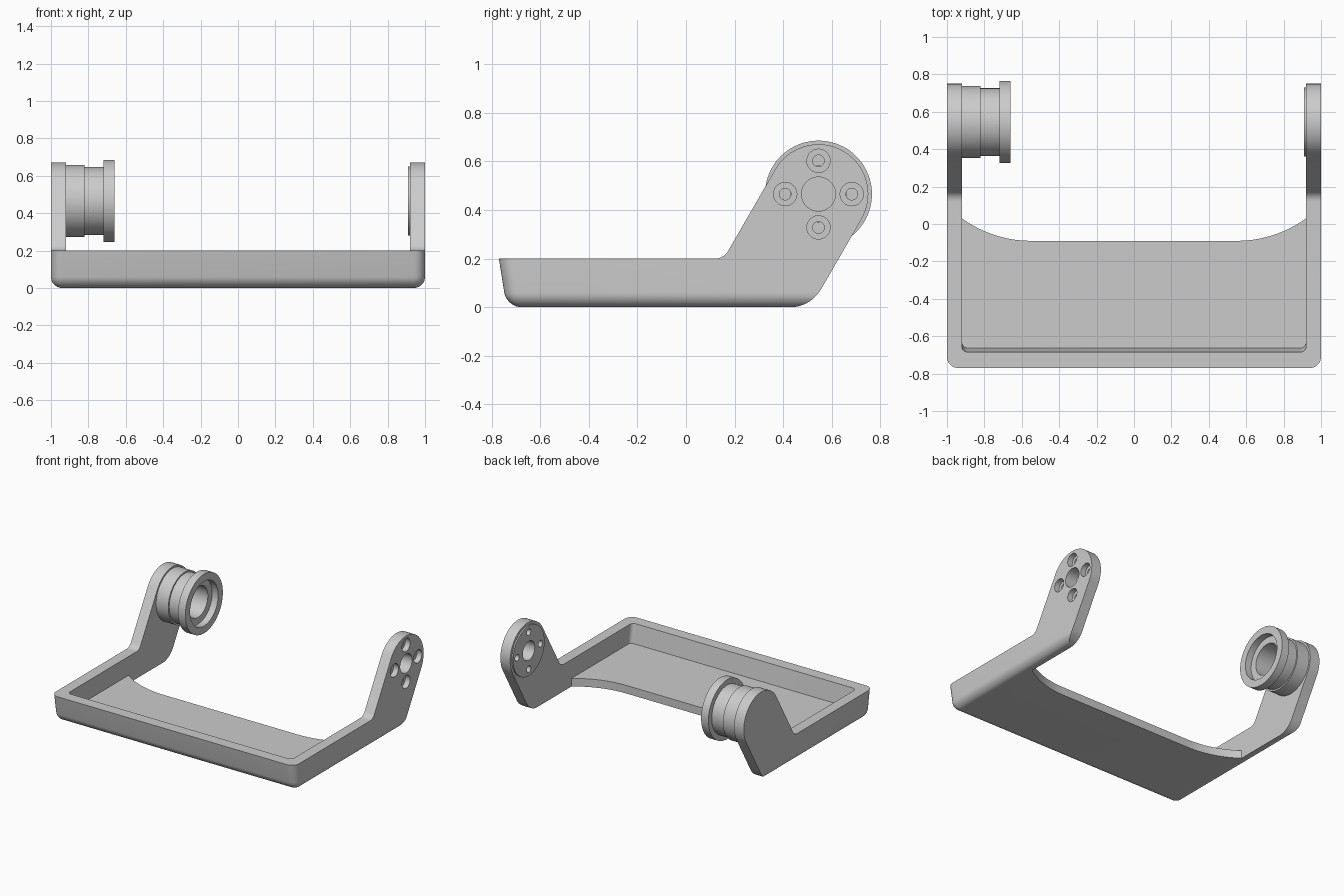
import bpy, bmesh
from math import pi, sin, cos, tan, radians
from mathutils import Vector

if "Cube" in bpy.data.objects:
    bpy.data.objects.remove(bpy.data.objects["Cube"], do_unlink=True)

# Single flat colour
grey = bpy.data.materials.new("light_grey")
grey.use_nodes = True
colour = (0.6, 0.6, 0.6, 1)
grey.diffuse_color = colour
grey.node_tree.nodes["Principled BSDF"].inputs["Base Color"].default_value = colour

PIVOT = Vector((0.545, 0.465))   # y, z of the pivot axis
ARM_R = 0.205
SLOPE = 0.16                     # lean of the front wall
WALL_IN = 0.92                   # inner face of the side walls


def loft(name, rings):
    """Skin a stack of equal-length rings and cap both ends."""
    bm = bmesh.new()
    loops = [[bm.verts.new(p) for p in ring] for ring in rings]
    for a, b in zip(loops, loops[1:]):
        for i in range(len(a)):
            j = (i + 1) % len(a)
            bm.faces.new((a[i], a[j], b[j], b[i]))
    bm.faces.new(loops[0])
    bm.faces.new(loops[-1])
    bmesh.ops.recalc_face_normals(bm, faces=bm.faces)
    mesh = bpy.data.meshes.new(name)
    bm.to_mesh(mesh)
    bm.free()
    mesh.materials.append(grey)
    obj = bpy.data.objects.new(name, mesh)
    bpy.context.collection.objects.link(obj)
    return obj


def turned(name, steps, y, z, n=64):
    """Turned part along x from (x, radius) steps."""
    return loft(name, [[(x, y + r * cos(2 * pi * i / n), z + r * sin(2 * pi * i / n))
                        for i in range(n)] for x, r in steps])


def arc(c, r, start, end, n=10):
    return [Vector((c[0] + r * cos(radians(start + (end - start) * i / n)),
                    c[1] + r * sin(radians(start + (end - start) * i / n))))
            for i in range(n + 1)]


def fillet(prev, corner, nxt, r, n=10):
    """Points of a round corner between two straight edges."""
    a, b = (prev - corner).normalized(), (nxt - corner).normalized()
    half = a.angle(b) / 2
    centre = corner + (a + b).normalized() * (r / sin(half))
    start = corner + a * (r / tan(half)) - centre
    end = corner + b * (r / tan(half)) - centre
    sweep = pi - 2 * half
    return [centre + (start * sin(sweep * (1 - i / n)) + end * sin(sweep * i / n)) / sin(sweep)
            for i in range(n + 1)]


def tray_ring(z, half, front, back, r, inset=0):
    """Plan outline with two round front corners at height z."""
    x, y = half - inset, front + SLOPE * (0.2 - z) + inset
    r = max(r - inset, 0.002)
    pts = arc((-x + r, y + r), r, 180, 270, 8) + arc((x - r, y + r), r, 270, 360, 8)
    pts += [Vector((x, back)), Vector((-x, back))]
    return [(p.x, p.y, z) for p in pts]


def boolean(obj, tool, operation):
    mod = obj.modifiers.new("bool", 'BOOLEAN')
    mod.operation, mod.object, mod.solver = operation, tool, 'EXACT'
    bpy.context.view_layer.update()
    graph = bpy.context.evaluated_depsgraph_get()
    mesh = bpy.data.meshes.new_from_object(obj.evaluated_get(graph))
    obj.modifiers.clear()
    obj.data = mesh
    bpy.data.objects.remove(tool, do_unlink=True)


def smooth(obj):
    obj.data.shade_smooth()
    obj.data.set_sharp_from_angle(angle=radians(30))


# Outer block with rounded lower edges
R = 0.06
rings = [tray_ring(R * (1 - sin(t * pi / 16)), 1, -0.77, 1.0, R, R * (1 - cos(t * pi / 16)))
         for t in range(8, -1, -1)]
rings.append(tray_ring(1.0, 1, -0.77, 1.0, R))
frame = loft("tray_frame", rings)

# Side outline: low tray wall rising into a slanted arm with a round head
up = Vector((cos(pi / 3), sin(pi / 3)))
side = Vector((-sin(pi / 3), cos(pi / 3))) * ARM_R
left_top, right_top = PIVOT + side, PIVOT - side
inner = left_top - up * ((left_top.y - 0.2) / up.y)
heel = right_top - up * ((right_top.y + 0.001) / up.y)
outline = [Vector((-1.2, -0.1)), Vector((-1.2, 0.2))]
outline += fillet(Vector((-1.2, 0.2)), inner, left_top, 0.06)
outline += arc(PIVOT, ARM_R, 150, -30, 40)
outline += fillet(right_top, heel, Vector((-1.2, heel.y)), 0.15, 14)
outline.append(Vector((outline[-1].x - 0.002, -0.1)))
profile = loft("side_profile", [[(x, p.x, p.y) for p in outline] for x in (-1.5, 1.5)])
boolean(frame, profile, 'INTERSECT')

# Hollow interior above the floor
cavity = loft("cavity", [tray_ring(z, WALL_IN, -0.685, 1.5, 0.03) for z in (0.06, 1.2)])
boolean(frame, cavity, 'DIFFERENCE')

# Open back between the arms, with curved floor corners
curve_r = 0.63
right_curve = arc((0.55, -0.09 + curve_r), curve_r, 270, 306, 14)
right_curve[-1].x = WALL_IN
cut = [Vector((-p.x, p.y)) for p in reversed(right_curve)] + right_curve
cut += [Vector((WALL_IN, 1.5)), Vector((-WALL_IN, 1.5))]
boolean(frame, loft("back_opening", [[(p.x, p.y, z) for p in cut] for z in (-0.5, 1.3)]),
        'DIFFERENCE')

# Raised round pad inside the left arm
boolean(frame, turned("arm_pad", [(0.91, 0.185), (0.95, 0.185)], *PIVOT), 'UNION')

# Centre bore and four counterbored screw holes in the left arm
boolean(frame, turned("centre_bore", [(0.8, 0.07), (1.2, 0.07)], *PIVOT, n=48), 'DIFFERENCE')
for k in range(4):
    y = PIVOT.x + 0.137 * cos(k * pi / 2)
    z = PIVOT.y + 0.137 * sin(k * pi / 2)
    hole = turned("screw_hole", [(0.8, 0.024), (0.96, 0.024), (0.96, 0.048), (1.2, 0.048)],
                  y, z, n=32)
    boolean(frame, hole, 'DIFFERENCE')
smooth(frame)

# Stepped hub with flange and bore on the right arm
hub = turned("hub", [(-0.94, 0.192), (-0.82, 0.192), (-0.82, 0.181), (-0.72, 0.181),
                     (-0.72, 0.22), (-0.66, 0.22), (-0.66, 0.165), (-0.71, 0.165),
                     (-0.71, 0.115), (-0.91, 0.115)], *PIVOT, n=80)
smooth(hub)
